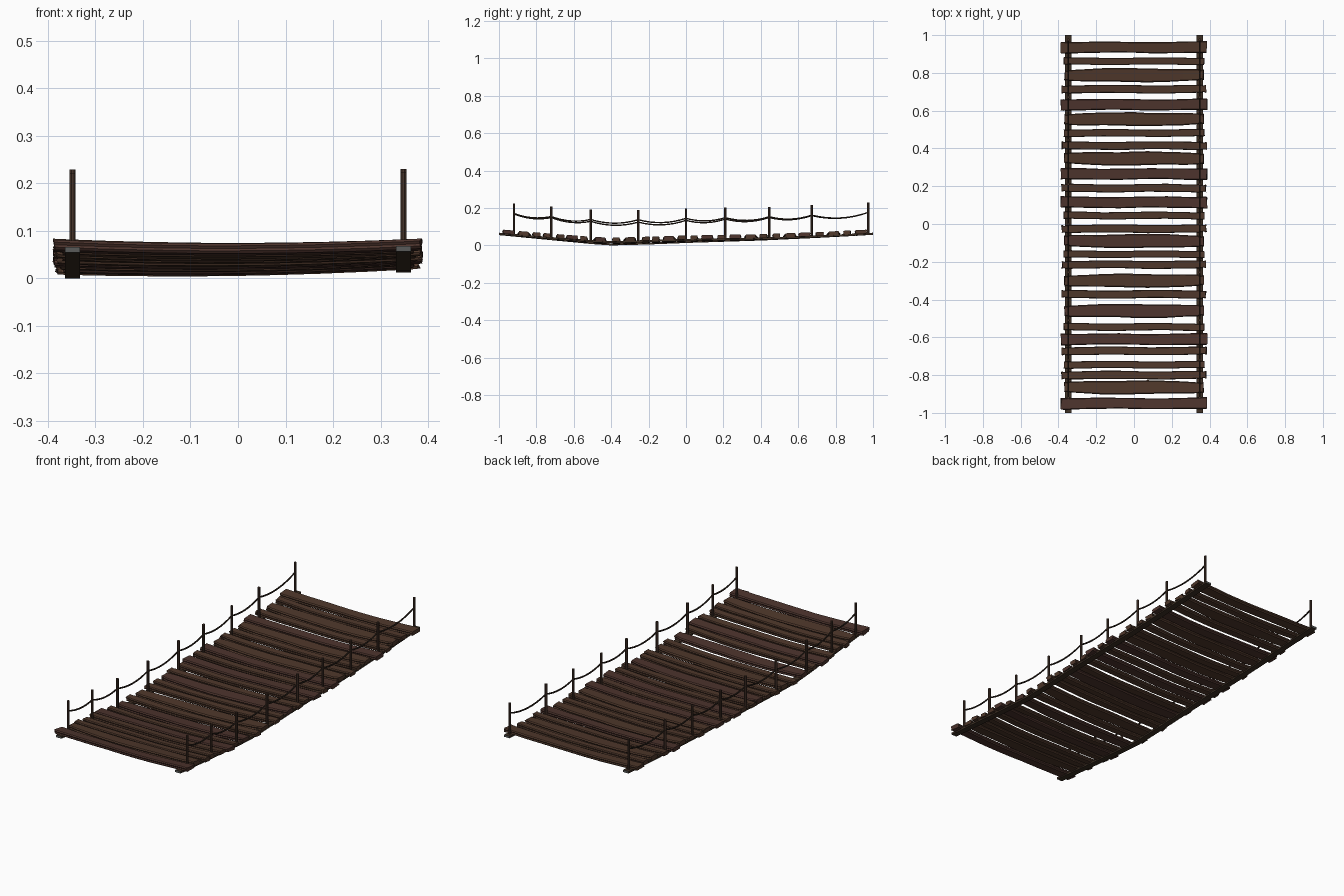
import bpy, bmesh, math, random
from mathutils import Vector

if "Cube" in bpy.data.objects:
    bpy.data.objects.remove(bpy.data.objects["Cube"])

random.seed(4)

def mat(name, c):
    m = bpy.data.materials.new(name)
    m.diffuse_color = (*c, 1)
    m.use_nodes = True
    m.node_tree.nodes["Principled BSDF"].inputs["Base Color"].default_value = m.diffuse_color
    return m

BROWN = mat("plank_brown", (0.078, 0.039, 0.024))
RED = mat("plank_reddish_brown", (0.074, 0.034, 0.026))
POST = mat("post_brown", (0.062, 0.034, 0.023))
ROPE = mat("rope_dark_brown", (0.034, 0.021, 0.014))
RAIL = mat("beam_dark_brown", (0.045, 0.028, 0.017))
GREY = mat("beam_end_grey", (0.10, 0.105, 0.10))

def make(name, bm, mats):
    bmesh.ops.recalc_face_normals(bm, faces=bm.faces)
    me = bpy.data.meshes.new(name)
    bm.to_mesh(me)
    bm.free()
    for m in mats:
        me.materials.append(m)
    ob = bpy.data.objects.new(name, me)
    bpy.context.collection.objects.link(ob)
    return ob

def loft(bm, rings):
    """Skin a list of closed rings and cap both ends; returns the caps."""
    vs = [[bm.verts.new(p) for p in r] for r in rings]
    n = len(vs[0])
    for a, b in zip(vs, vs[1:]):
        for i in range(n):
            bm.faces.new((a[i], a[(i + 1) % n], b[(i + 1) % n], b[i]))
    return [bm.faces.new(vs[0]), bm.faces.new(vs[-1])]

# Sagging underside of the bridge, slightly lower on the left
LEFT = [(-1, .055), (-.7, .026), (-.5, .007), (-.4, 0), (-.2, .005), (0, .013), (.4, .026), (.7, .04), (1, .057)]
RIGHT = [(-1, .057), (-.7, .032), (-.5, .017), (-.4, .012), (-.2, .018), (0, .024), (.4, .031), (.7, .042), (1, .057)]

def base(y, side):
    pts = LEFT if side < 0 else RIGHT
    y = max(-1, min(1, y))
    for (a, za), (b, zb) in zip(pts, pts[1:]):
        if y <= b:
            return za + (zb - za) * (y - a) / (b - a)

# Planks: (centre y, type); types: half length, end width, middle width
TYPES = {"A": (.39, .062, .058), "B": (.372, .056, .072),
         "C": (.375, .038, .038), "D": (.386, .042, .042)}
PLANKS = [(-.95, "A"), (-.865, "B"), (-.8, "D"), (-.745, "C"), (-.672, "D"), (-.61, "A"),
          (-.545, "C"), (-.46, "B"), (-.372, "D"), (-.3, "B"), (-.215, "D"), (-.16, "C"),
          (-.09, "B"), (-.025, "D"), (.045, "C"), (.115, "A"), (.19, "D"), (.265, "A"),
          (.347, "B"), (.415, "D"), (.482, "C"), (.555, "B"), (.632, "A"), (.714, "D"),
          (.788, "B"), (.862, "C"), (.935, "A")]
SECTION = [(-1, .25), (-.85, 0), (.85, 0), (1, .25), (.9, .5), (1, .75), (.85, 1), (-.85, 1), (-1, .75), (-.9, .5)]

def plank(i, y, kind):
    half, w_end, w_mid = TYPES[kind]
    thick = .021
    flip = random.choice((-1, 1))
    stations = [-1, -.96, -.9, -.7, -.45, -.2, 0, .2, .45, .7, .9, .96, 1]
    z_l, z_r = base(y, -1) + .008, base(y, 1) + .008
    slope = (base(y + .03, 1) - base(y - .03, 1)) / .06
    rings = []
    for t in stations:
        w = w_mid + (w_end - w_mid) * t * t
        if abs(t) == .96 and kind in "BD":      # small notch near the end
            w *= .82
        w *= random.uniform(.96, 1.04)
        z0 = z_l + (z_r - z_l) * (t + 1) / 2 - .009 * (1 - t * t)
        dy = flip * .002 * math.sin(t * 5)
        ring = []
        for u, v in SECTION:
            x = half * t
            if abs(t) == 1:                     # ragged sawn end
                x -= math.copysign(random.uniform(0, .009), t)
            yy = u * w / 2
            ring.append(Vector((x, y + dy + yy, z0 + v * thick + yy * slope)))
        rings.append(ring)
    bm = bmesh.new()
    loft(bm, rings)
    make(f"plank_{i:02d}", bm, [RED if i % 5 in (0, 2) and kind in "AB" else BROWN])

for i, (y, k) in enumerate(PLANKS):
    plank(i, y, k)

POST_Y = [-.92, -.72, -.51, -.255, 0, .21, .445, .672, .975]

for side, label in ((-1, "left"), (1, "right")):
    x = .348 * side
    # Flat beam under the planks with grey ends
    bm = bmesh.new()
    rings = []
    for k in range(21):
        y = -1 + k * .1
        z = base(y, side)
        rings.append([(x - .016, y, z), (x + .016, y, z), (x + .016, y, z + .011), (x - .016, y, z + .011)])
    for cap in loft(bm, rings):
        cap.material_index = 1
    make(f"{label}_beam", bm, [RAIL, GREY])

    # Posts: slim octagonal stakes
    bm = bmesh.new()
    for y in POST_Y:
        z = base(y, side)
        loft(bm, [[(x + .0068 * math.cos(a), y + .0068 * math.sin(a), h)
                   for a in [math.pi / 8 + j * math.pi / 4 for j in range(8)]]
                  for h in (z + .004, z + .174)])
    make(f"{label}_posts", bm, [POST])

    # Hand rope hanging between the posts
    path = []
    for a, b in zip(POST_Y, POST_Y[1:]):
        za, zb = base(a, side) + .121, base(b, side) + .121
        for k in range(8):
            t = k / 8
            sag = .075 * (b - a) * 4 * t * (1 - t)
            path.append((a + (b - a) * t, za + (zb - za) * t - sag))
    path.append((POST_Y[-1], base(POST_Y[-1], side) + .121))
    bm = bmesh.new()
    loft(bm, [[(x + .0042 * math.cos(j * math.pi / 3), y, z + .0042 * math.sin(j * math.pi / 3))
               for j in range(6)] for y, z in path])
    make(f"{label}_hand_rope", bm, [ROPE])
